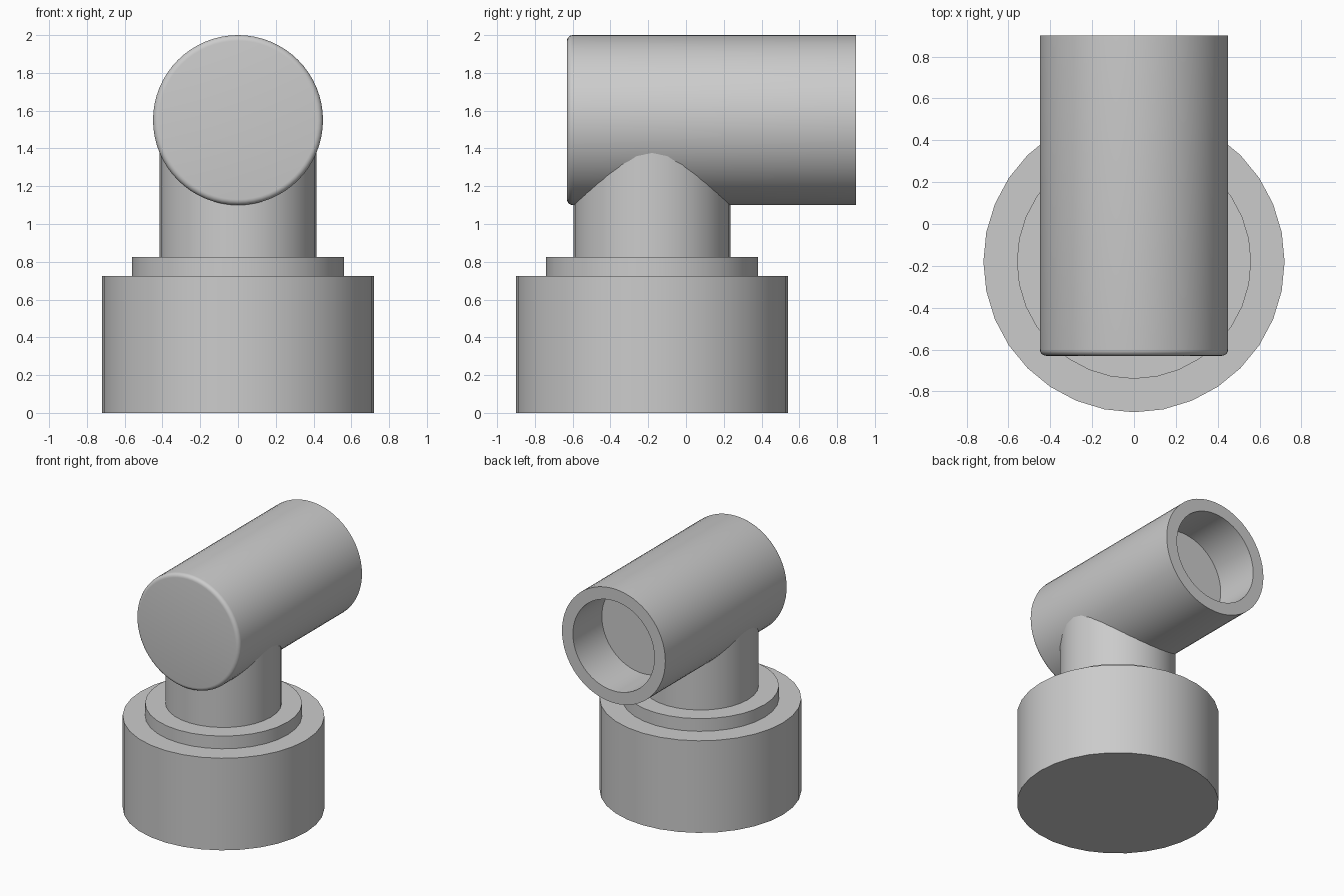
import bpy, bmesh, math
from mathutils import Matrix, Vector

cube = bpy.data.objects.get("Cube")
if cube:
    bpy.data.objects.remove(cube, do_unlink=True)

GREY = (0.6, 0.6, 0.6, 1.0)
grey = bpy.data.materials.new("plain grey")
grey.use_nodes = True
grey.diffuse_color = GREY
grey.node_tree.nodes["Principled BSDF"].inputs["Base Color"].default_value = GREY


def lathe(name, profile, sides, matrix):
    """Revolve (radius, height) points around local z, then place the solid."""
    bm = bmesh.new()
    verts = [bm.verts.new((r, 0, h)) for r, h in profile]
    edges = [bm.edges.new(pair) for pair in zip(verts, verts[1:])]
    bmesh.ops.spin(bm, geom=verts + edges, cent=(0, 0, 0), axis=(0, 0, 1),
                   angle=math.tau, steps=sides, use_merge=True)
    bmesh.ops.remove_doubles(bm, verts=bm.verts, dist=0.0005)
    bmesh.ops.recalc_face_normals(bm, faces=bm.faces)
    bm.transform(matrix)
    mesh = bpy.data.meshes.new(name)
    bm.to_mesh(mesh)
    bm.free()
    mesh.materials.append(grey)
    obj = bpy.data.objects.new(name, mesh)
    bpy.context.collection.objects.link(obj)
    bpy.ops.object.select_all(action="DESELECT")
    obj.select_set(True)
    bpy.context.view_layer.objects.active = obj
    bpy.ops.object.shade_smooth_by_angle(angle=math.radians(30))
    return obj


# Stand: wide base, thin collar and a neck that ends inside the barrel
stand_place = Matrix.Translation((0, -0.18, 0))
lathe("stand", [(0, 0), (0.72, 0), (0.72, 0.725), (0.56, 0.725), (0.56, 0.825),
                (0.415, 0.825), (0.415, 1.5), (0, 1.5)], 32, stand_place)

# Barrel: rounded closed front, open socket at the back
RADIUS, BORE, FRONT, BACK, DEPTH, ROUND = 0.45, 0.355, -0.63, 0.90, 0.36, 0.03
STEPS = 5
rounded = [(RADIUS - ROUND + ROUND * math.sin(a), FRONT + ROUND - ROUND * math.cos(a))
           for a in (i * math.pi / 2 / STEPS for i in range(STEPS + 1))]
barrel_profile = [(0, FRONT)] + rounded + [
    (RADIUS, BACK), (BORE, BACK), (BORE, BACK - DEPTH), (0, BACK - DEPTH)]
barrel_place = Matrix.Translation(Vector((0, 0, 1.55))) @ Matrix.Rotation(-math.pi / 2, 4, "X")
lathe("barrel", barrel_profile, 64, barrel_place)
